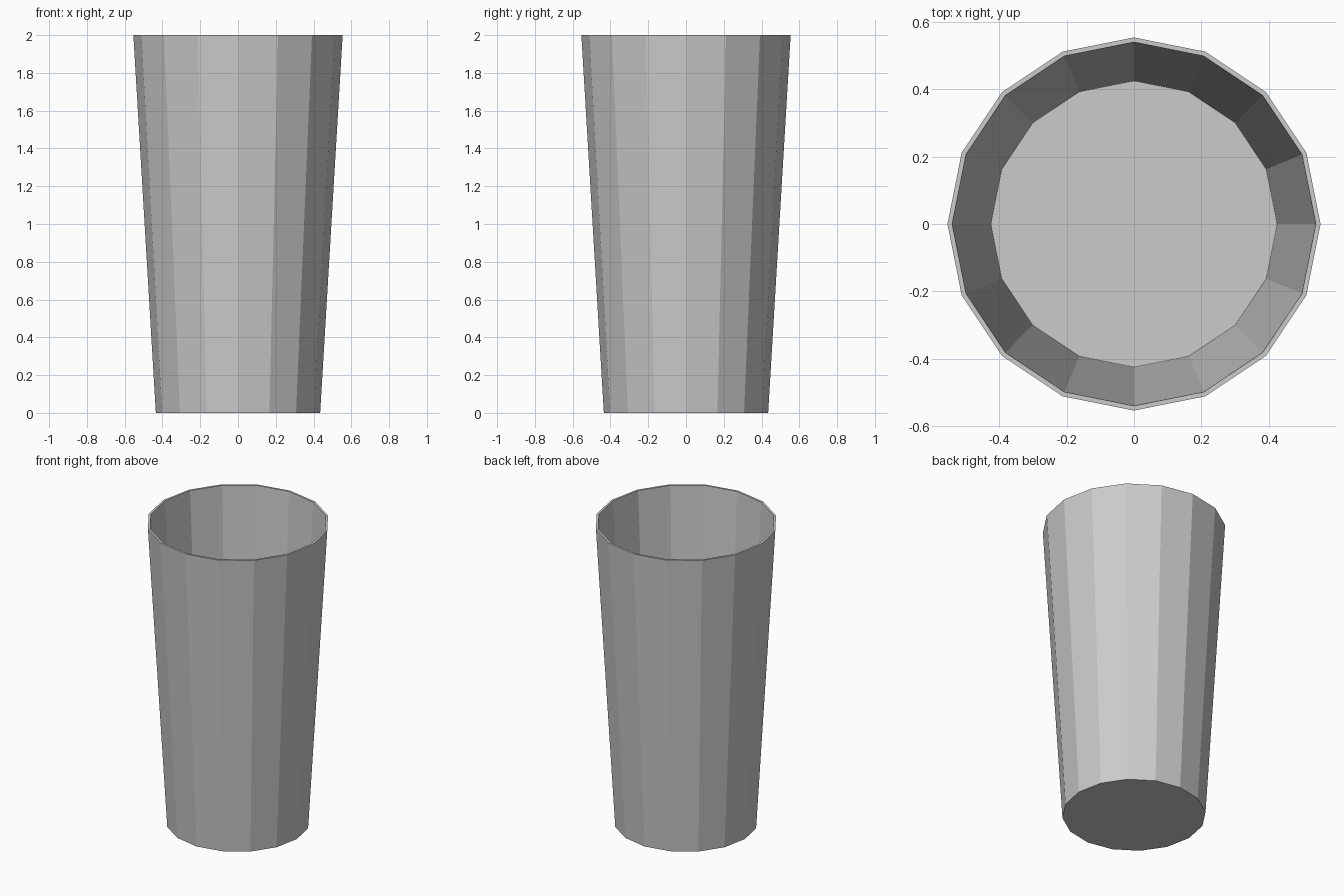
import bpy, bmesh
from math import cos, sin, tau

if "Cube" in bpy.data.objects:
    bpy.data.objects.remove(bpy.data.objects["Cube"])

SIDES = 16
# Profile (radius, height): outer base, outer rim, inner rim, inner floor
PROFILE = [(0.435, 0.0), (0.554, 2.0), (0.540, 2.0), (0.425, 0.02)]

# Tumbler: faceted tapered wall with a thin rim and a flat floor
bm = bmesh.new()
rings = [[bm.verts.new((r * cos(tau * i / SIDES), r * sin(tau * i / SIDES), z))
          for i in range(SIDES)] for r, z in PROFILE]
for a, b in zip(rings, rings[1:]):
    for i in range(SIDES):
        j = (i + 1) % SIDES
        bm.faces.new((a[i], a[j], b[j], b[i]))

# Underside and inner floor
bm.faces.new(rings[0][::-1])
bm.faces.new(rings[-1])
bmesh.ops.recalc_face_normals(bm, faces=bm.faces)

mesh = bpy.data.meshes.new("tumbler")
bm.to_mesh(mesh)
bm.free()
bpy.context.collection.objects.link(bpy.data.objects.new("tumbler", mesh))
